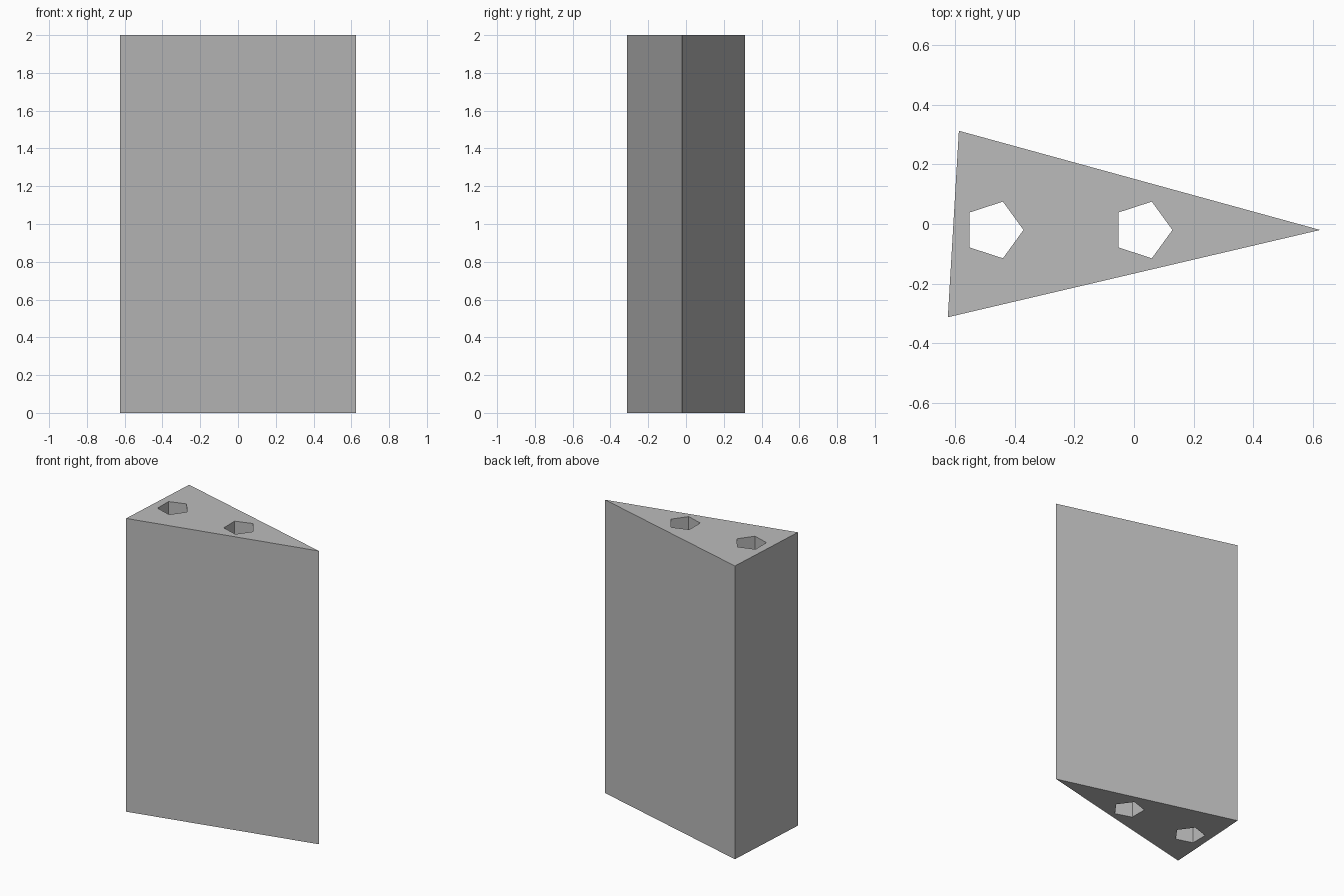
import bpy
import bmesh
from math import cos, sin, tau

cube = bpy.data.objects.get("Cube")
if cube:
    bpy.data.objects.remove(cube, do_unlink=True)

HEIGHT = 2.0
TIP_Y = -0.02


def pentagon(cx, radius=0.1):
    return [(cx + radius * cos(tau * i / 5), TIP_Y + radius * sin(tau * i / 5))
            for i in range(5)]


# Flat outline: triangle with two pentagonal through-holes
triangle = [(-0.625, -0.313), (0.625, TIP_Y), (-0.588, 0.313)]
profile = bpy.data.curves.new("wedge_profile", "CURVE")
profile.dimensions = "2D"
profile.fill_mode = "BOTH"
profile.extrude = HEIGHT / 2
for outline in (triangle, pentagon(-0.471), pentagon(0.029)):
    spline = profile.splines.new("POLY")
    spline.points.add(len(outline) - 1)
    for point, (x, y) in zip(spline.points, outline):
        point.co = (x, y, 0, 1)
    spline.use_cyclic_u = True

# Solid prism, welded into one closed mesh
source = bpy.data.objects.new("wedge_profile", profile)
bpy.context.collection.objects.link(source)
bpy.context.view_layer.update()
evaluated = source.evaluated_get(bpy.context.evaluated_depsgraph_get())
mesh = bpy.data.meshes.new_from_object(evaluated)
mesh.name = "wedge_block"
bpy.data.objects.remove(source, do_unlink=True)

bm = bmesh.new()
bm.from_mesh(mesh)
bmesh.ops.remove_doubles(bm, verts=bm.verts, dist=0.0001)
bmesh.ops.recalc_face_normals(bm, faces=bm.faces)
bmesh.ops.translate(bm, verts=bm.verts, vec=(0, 0, HEIGHT / 2))
for face in bm.faces:
    face.smooth = False
    face.material_index = 0
bm.to_mesh(mesh)
bm.free()

wedge = bpy.data.objects.new("wedge_block", mesh)
bpy.context.collection.objects.link(wedge)

# Plain grey finish
grey = bpy.data.materials.new("plain_grey")
grey.use_nodes = True
colour = (0.5, 0.5, 0.5, 1)
grey.diffuse_color = colour
grey.node_tree.nodes["Principled BSDF"].inputs["Base Color"].default_value = colour
mesh.materials.clear()
mesh.materials.append(grey)
